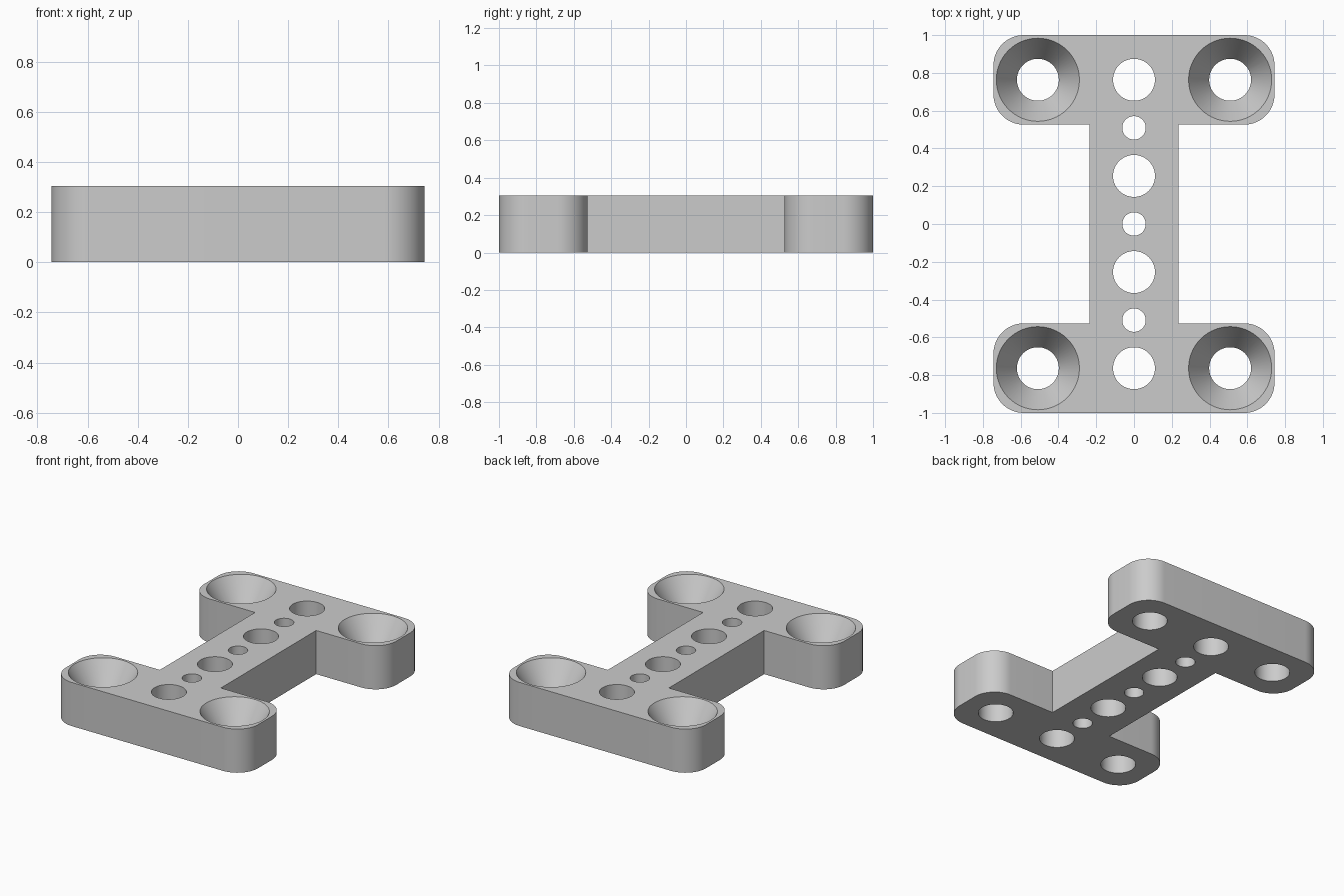
import bpy
import bmesh
import math

HEIGHT = 0.305
HALF_X, HALF_Y = 0.744, 1.0
NECK_X, NOTCH_Y = 0.236, 0.526
CORNER = 0.16
BORE, SMALL_BORE, SINK = 0.111, 0.062, 0.22
SINK_DEPTH = 0.175
PITCH = 0.2545

default = bpy.data.objects.get("Cube")
if default:
    bpy.data.objects.remove(default, do_unlink=True)

# Plain grey finish
grey = bpy.data.materials.new("plain grey")
grey.use_nodes = True
colour = (0.6, 0.6, 0.6, 1)
grey.diffuse_color = colour
grey.node_tree.nodes["Principled BSDF"].inputs["Base Color"].default_value = colour


def make_object(name, bm):
    bmesh.ops.recalc_face_normals(bm, faces=bm.faces)
    mesh = bpy.data.meshes.new(name)
    bm.to_mesh(mesh)
    bm.free()
    obj = bpy.data.objects.new(name, mesh)
    bpy.context.collection.objects.link(obj)
    mesh.materials.append(grey)
    return obj


def arc(cx, cy, start, steps=16):
    """Quarter circle, counter-clockwise from a start angle."""
    return [(cx + CORNER * math.cos(start + math.pi / 2 * i / steps),
             cy + CORNER * math.sin(start + math.pi / 2 * i / steps))
            for i in range(steps + 1)]


def add_bore(bm, x, y, profile, sides=64):
    """Closed turned solid from (radius, height) pairs."""
    rings = [[bm.verts.new((x + r * math.cos(math.tau * i / sides),
                            y + r * math.sin(math.tau * i / sides), z))
              for i in range(sides)] for r, z in profile]
    for low, high in zip(rings, rings[1:]):
        for i in range(sides):
            j = (i + 1) % sides
            bm.faces.new((low[i], low[j], high[j], high[i]))
    bm.faces.new(rings[0][::-1])
    bm.faces.new(rings[-1])


# I-shaped plate: the back half outline, then the same turned half a circle
half = [(NECK_X, NOTCH_Y)]
half += arc(HALF_X - CORNER, NOTCH_Y + CORNER, -math.pi / 2)
half += arc(HALF_X - CORNER, HALF_Y - CORNER, 0)
half += arc(CORNER - HALF_X, HALF_Y - CORNER, math.pi / 2)
half += arc(CORNER - HALF_X, NOTCH_Y + CORNER, math.pi)
half += [(-NECK_X, NOTCH_Y)]
outline = half + [(-x, -y) for x, y in half]

bm = bmesh.new()
base = bm.faces.new([bm.verts.new((x, y, 0)) for x, y in outline])
walls = bmesh.ops.extrude_face_region(bm, geom=[base])
top = [v for v in walls["geom"] if isinstance(v, bmesh.types.BMVert)]
bmesh.ops.translate(bm, verts=top, vec=(0, 0, HEIGHT))
plate = make_object("mounting_plate", bm)

# Row of alternating bores and four countersunk corner bores
bm = bmesh.new()
for k in range(-3, 4):
    r = BORE if k % 2 else SMALL_BORE
    add_bore(bm, 0, k * PITCH, [(r, -0.1), (r, HEIGHT + 0.1)])
for sx in (-1, 1):
    for sy in (-1, 1):
        add_bore(bm, sx * 2 * PITCH, sy * 3 * PITCH,
                 [(BORE, -0.1), (BORE, HEIGHT - SINK_DEPTH),
                  (SINK, HEIGHT), (SINK, HEIGHT + 0.1)])
cutter = make_object("bore_cutter", bm)
cutter.hide_render = True

# Cut the bores and keep the finished mesh
cut = plate.modifiers.new("bores", "BOOLEAN")
cut.operation = "DIFFERENCE"
cut.solver = "EXACT"
cut.object = cutter
bpy.ops.object.select_all(action="DESELECT")
plate.select_set(True)
bpy.context.view_layer.objects.active = plate
bpy.ops.object.modifier_apply(modifier=cut.name)
bpy.data.objects.remove(cutter, do_unlink=True)
bpy.ops.object.shade_smooth_by_angle(angle=math.radians(30))
